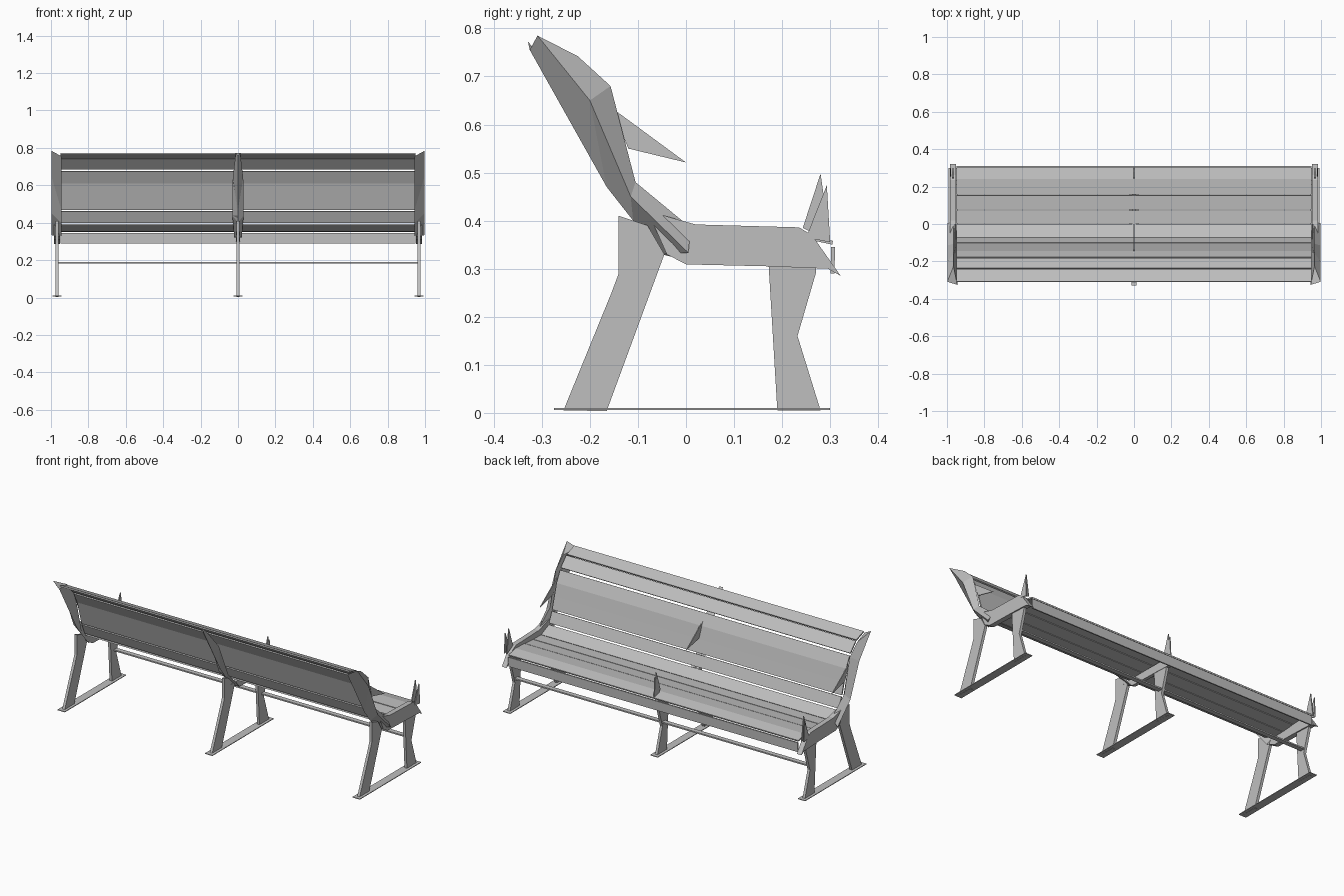
import bpy
import bmesh

cube = bpy.data.objects.get("Cube")
if cube:
    bpy.data.objects.remove(cube)

grey = bpy.data.materials.new("plain grey")
grey.use_nodes = True
grey.diffuse_color = (0.52, 0.52, 0.52, 1)
grey.node_tree.nodes["Principled BSDF"].inputs["Base Color"].default_value = grey.diffuse_color


def make(name, verts, faces, thickness=0.0):
    mesh = bpy.data.meshes.new(name)
    mesh.from_pydata(verts, [], faces)
    bm = bmesh.new()
    bm.from_mesh(mesh)
    bmesh.ops.recalc_face_normals(bm, faces=bm.faces)
    bm.to_mesh(mesh)
    bm.free()
    mesh.materials.append(grey)
    obj = bpy.data.objects.new(name, mesh)
    bpy.context.collection.objects.link(obj)
    if thickness:
        mod = obj.modifiers.new("thickness", 'SOLIDIFY')
        mod.thickness = thickness
        mod.offset = 0
    return obj


def side_plate(name, outline, x, thickness):
    """Flat plate with a (y, z) outline, standing across the x axis."""
    return make(name, [(x, y, z) for y, z in outline], [range(len(outline))], thickness)


def loft(name, rails):
    """Closed strip through rails that hold equal numbers of points."""
    n, count = len(rails[0]), len(rails)
    verts = [p for rail in rails for p in rail]
    faces = [(r * n + i, r * n + i + 1, (r + 1) % count * n + i + 1, (r + 1) % count * n + i)
             for r in range(count) for i in range(n - 1)]
    faces += [[r * n for r in range(count)], [r * n + n - 1 for r in range(count)]]
    return make(name, verts, faces)


def slat(name, profile, half=0.95, thickness=0.008):
    n = len(profile)
    verts = [(s * half, y, z) for s in (-1, 1) for y, z in profile]
    make(name, verts, [(i, i + 1, n + i + 1, n + i) for i in range(n - 1)], thickness)


# Slats of the seat, from the front apron to the rear
slat("front_apron", [(0.305, 0.29), (0.306, 0.345)])
slat("front_seat_slat", [(0.305, 0.354), (0.24, 0.368), (0.158, 0.364)])
slat("middle_seat_slat", [(0.154, 0.363), (0.077, 0.357)])
slat("inner_seat_slat", [(0.073, 0.357), (0.002, 0.356)])
slat("rear_seat_slat", [(-0.002, 0.357), (-0.073, 0.389)])

# Slats of the backrest, from low to high
slat("lower_back_slat", [(-0.077, 0.40), (-0.103, 0.461)])
slat("broad_back_slat", [(-0.106, 0.469), (-0.127, 0.541), (-0.147, 0.611), (-0.18, 0.675)])
slat("upper_back_slat", [(-0.186, 0.686), (-0.237, 0.74)])
slat("top_back_slat", [(-0.241, 0.743), (-0.31, 0.768)])

# Outlines shared by the three frames
rear_leg = [(-0.14, 0.41), (-0.14, 0.29), (-0.155, 0.25), (-0.255, 0.005), (-0.165, 0.004),
            (-0.045, 0.33), (-0.08, 0.39)]
front_leg = [(0.17, 0.34), (0.19, 0.005), (0.28, 0.005), (0.232, 0.16), (0.27, 0.29), (0.27, 0.34)]
seat_side = [(-0.04, 0.33), (0, 0.309), (0.17, 0.305), (0.295, 0.30), (0.322, 0.285),
             (0.262, 0.37), (0.235, 0.386), (0.02, 0.392), (-0.08, 0.42)]
arm_shard = [(-0.155, 0.635), (0, 0.521), (-0.12, 0.55)]
tall_spike = [(0.243, 0.385), (0.28, 0.498), (0.3, 0.355)]
short_spike = [(0.25, 0.365), (0.293, 0.474), (0.3, 0.355)]

# Rails of the backrest support
back_edge = [(-0.325, 0.755), (-0.165, 0.47), (-0.11, 0.40), (-0.05, 0.33)]
ridge = [(-0.309, 0.785), (-0.2, 0.65), (-0.115, 0.45), (0.005, 0.333)]
front_edge = [(-0.225, 0.742), (-0.157, 0.68), (-0.105, 0.48), (0.01, 0.385)]


def rail(points, x):
    return [(x, y, z) for y, z in points]


def frame(label, x, side):
    side_plate(label + "_rear_leg", rear_leg, x, 0.016)
    side_plate(label + "_front_leg", front_leg, x, 0.016)
    side_plate(label + "_arm_shard", arm_shard, x - side * 0.01, 0.005)
    side_plate(label + "_tall_spike", tall_spike, x, 0.006)
    side_plate(label + "_short_spike", short_spike, x + side * 0.014, 0.006)
    # Flat foot
    w = 0.024
    make(label + "_foot", [(x - w, -0.275, 0.008), (x + w, -0.275, 0.008),
                           (x + w, 0.3, 0.008), (x - w, 0.3, 0.008)], [range(4)], 0.004)
    if side:
        # End support with a slanted outer ridge
        loft(label + "_back_support", [rail(back_edge, side * 0.945), rail(ridge, side * 0.998),
                                       rail(front_edge, side * 0.965)])
        side_plate(label + "_seat_side", seat_side, x, 0.03)
    else:
        # Lens shaped middle support, kept behind the slats
        sunk = [(y - 0.02, z - 0.012) for y, z in ridge]
        widths = (0.012, 0.028, 0.03, 0.02)
        left, right = ([(s * w, y, z) for w, (y, z) in zip(widths, sunk)] for s in (1, -1))
        loft(label + "_back_support", [rail(back_edge, 0), left, right])
        low = [(y, min(z, 0.352)) for y, z in seat_side if y < 0.3]
        side_plate(label + "_seat_side", low, x, 0.02)


frame("left", 0.968, 1)
frame("middle", 0, 0)
frame("right", -0.968, -1)

# Thin tie bar joining the front legs
slat("tie_bar", [(0.208, 0.185), (0.236, 0.185)], 0.965, 0.008)
